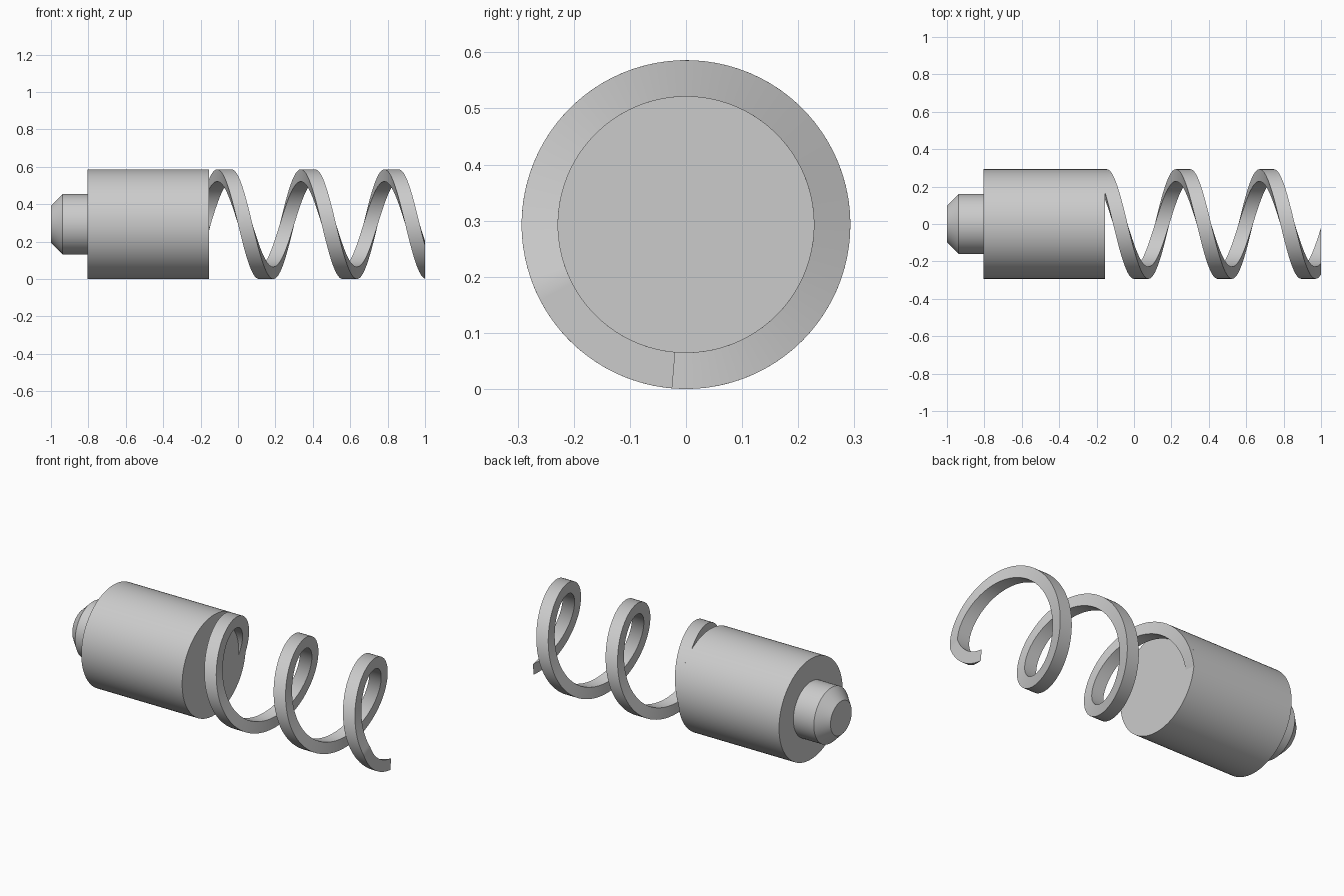
import bpy
import bmesh
from math import sin, cos, pi, radians

RADIUS = 0.293        # outer radius of body and coil
INNER = 0.228         # inner radius of coil
CENTRE = 0.293        # height of the long axis
FACE, END = -0.155, 1.0   # body end face and coil end plane
PITCH, WIDTH = 0.447, 0.077
TOP_X = -0.1115       # left coil edge at its first crest

if "Cube" in bpy.data.objects:
    bpy.data.objects.remove(bpy.data.objects["Cube"])

grey = bpy.data.materials.new("plain grey")
grey.use_nodes = True
colour = (0.6, 0.6, 0.6, 1)
grey.diffuse_color = colour
grey.node_tree.nodes["Principled BSDF"].inputs["Base Color"].default_value = colour


def around(x, r, t):
    """Point at radius r and angle t about the long axis."""
    return (x, -r * sin(t), CENTRE + r * cos(t))


def finish(bm, name):
    bmesh.ops.remove_doubles(bm, verts=bm.verts, dist=1e-5)
    bmesh.ops.recalc_face_normals(bm, faces=bm.faces)
    mesh = bpy.data.meshes.new(name)
    bm.to_mesh(mesh)
    bm.free()
    mesh.materials.append(grey)
    obj = bpy.data.objects.new(name, mesh)
    bpy.context.collection.objects.link(obj)
    bpy.ops.object.select_all(action='DESELECT')
    obj.select_set(True)
    bpy.context.view_layer.objects.active = obj
    bpy.ops.object.shade_smooth_by_angle(angle=radians(30))
    return obj


def turned(name, profile, sides=96):
    """Solid of revolution about the long axis, capped at both ends."""
    bm = bmesh.new()
    rings = [[bm.verts.new(around(x, r, 2 * pi * i / sides)) for i in range(sides)]
             for x, r in profile]
    for a, b in zip(rings, rings[1:]):
        for i in range(sides):
            j = (i + 1) % sides
            bm.faces.new((a[i], a[j], b[j], b[i]))
    bm.faces.new(rings[0])
    bm.faces.new(rings[-1])
    return finish(bm, name)


def coil(name, steps=240):
    """Square-section helix, ground flat at both ends."""
    start = (FACE - WIDTH - TOP_X) / PITCH * 2 * pi
    stop = (END - TOP_X) / PITCH * 2 * pi
    bm = bmesh.new()
    sections = []
    for i in range(steps + 1):
        t = start + (stop - start) * i / steps
        x = TOP_X + PITCH * t / (2 * pi)
        left, right = max(x, FACE), min(x + WIDTH, END)
        corners = ((left, INNER), (right, INNER), (right, RADIUS), (left, RADIUS))
        sections.append([bm.verts.new(around(cx, r, t)) for cx, r in corners])
    for a, b in zip(sections, sections[1:]):
        for k in range(4):
            n = (k + 1) % 4
            bm.faces.new((a[k], a[n], b[n], b[k]))
    return finish(bm, name)


# Main cylinder, chamfered pin and spring
turned("body", [(-0.805, RADIUS), (FACE, RADIUS)])
turned("pin", [(-1.0, 0.098), (-0.937, 0.161), (-0.805, 0.161)])
coil("spiral")
